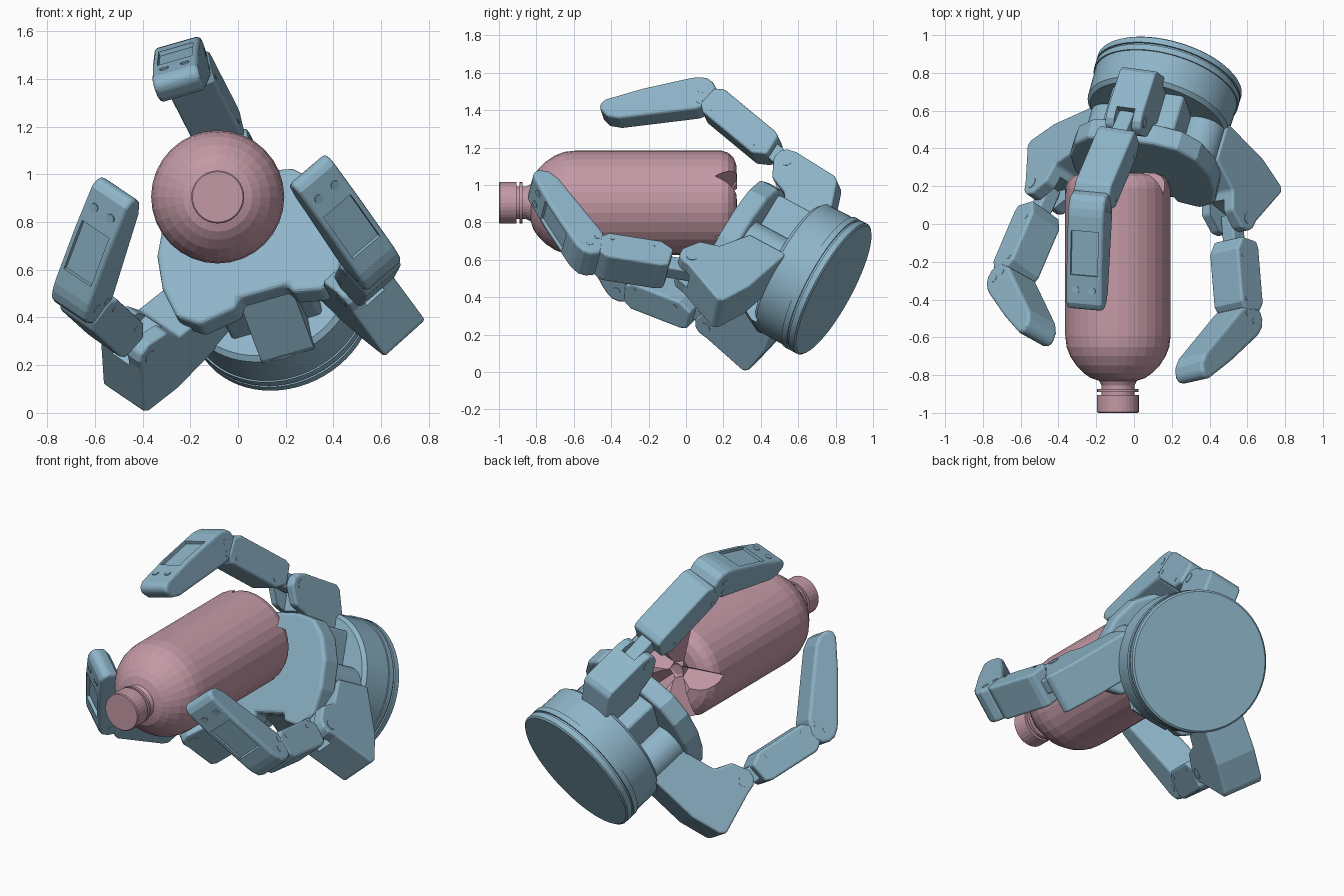
import bpy, bmesh, math
from mathutils import Vector as V

if "Cube" in bpy.data.objects:
    bpy.data.objects.remove(bpy.data.objects["Cube"])

def material(name, col):
    m = bpy.data.materials.new(name)
    m.diffuse_color = (*col, 1)
    m.use_nodes = True
    m.node_tree.nodes["Principled BSDF"].inputs["Base Color"].default_value = m.diffuse_color
    return m

BLUE = material("hand_blue", (0.27, 0.46, 0.58))
PINK = material("bottle_pink", (0.55, 0.32, 0.38))

def finish(name, bm, mat, smooth=True):
    bmesh.ops.recalc_face_normals(bm, faces=bm.faces)
    me = bpy.data.meshes.new(name)
    bm.to_mesh(me)
    bm.free()
    ob = bpy.data.objects.new(name, me)
    bpy.context.collection.objects.link(ob)
    me.materials.append(mat)
    if smooth:
        me.shade_smooth()
        me.set_sharp_from_angle(angle=math.radians(30))
    return ob

def prism(name, pts, o, ex, ey, ez, width, bevel=0.0, mat=BLUE):
    """Outline pts in the (ex, ey) plane, extruded by width centred along ez."""
    bm = bmesh.new()
    rings = [[bm.verts.new(o + ex * a + ey * b + ez * (s * width / 2)) for a, b in pts]
             for s in (-1, 1)]
    n = len(pts)
    for r in rings:
        bm.faces.new(r)
    for i in range(n):
        j = (i + 1) % n
        bm.faces.new((rings[0][i], rings[0][j], rings[1][j], rings[1][i]))
    ob = finish(name, bm, mat, smooth=False)
    if bevel:
        m = ob.modifiers.new("bevel", 'BEVEL')
        m.width, m.segments = bevel, 3
        m.limit_method, m.angle_limit = 'ANGLE', math.radians(35)
    return ob

def lathe(name, prof, o, axis, segs=40, mat=BLUE, smooth=True):
    """Profile of (distance along axis, radius), closed at both ends."""
    a = axis.normalized()
    p = a.orthogonal().normalized()
    q = a.cross(p)
    bm = bmesh.new()
    rings = []
    for d, r in prof:
        rings.append([bm.verts.new(o + a * d + (p * math.cos(t) + q * math.sin(t)) * r)
                      for t in (2 * math.pi * i / segs for i in range(segs))])
    for r0, r1 in zip(rings, rings[1:]):
        for i in range(segs):
            j = (i + 1) % segs
            bm.faces.new((r0[i], r0[j], r1[j], r1[i]))
    bm.faces.new(rings[0])
    bm.faces.new(rings[-1])
    return finish(name, bm, mat, smooth)

def rod(name, c, axis, r, length, segs=24):
    return lathe(name, [(-length / 2, r), (length / 2, r)], c, axis, segs)

def cut(ob, cutter):
    cutter.hide_render = True
    cutter.hide_set(True)
    m = ob.modifiers.new("cut", 'BOOLEAN')
    m.operation, m.solver, m.object = 'DIFFERENCE', 'EXACT', cutter

def rect(a0, a1, b0, b1):
    return [(a0, b0), (a1, b0), (a1, b1), (a0, b1)]

# Hand frame: F points from wrist to palm, W across, U towards the thumb
F = V((-0.25, -0.85, 0.46)).normalized()
W = V((0.955, -0.13, 0.27))
W = (W - F * W.dot(F)).normalized()
U = F.cross(W).normalized()
if U.z < 0:
    U = -U
O = V((0.19, 0.79, 0.44))

# Wrist disc with grooves
lathe("wrist_disc", [(0, .385), (.008, .395), (.04, .395), (.04, .385), (.052, .385),
                     (.052, .395), (.085, .395), (.085, .388), (.25, .385), (.27, .365)],
      O, F, 64)

# Palm: housing, plate and slanted lower block
prism("palm_housing", rect(-.2, .2, -.24, .28), O + F * .36, W, U, F, .25, .02)
plate = [(-.1, -.29), (-.27, -.32), (-.36, -.25), (-.395, -.1), (-.39, .06), (-.34, .2), (-.25, .29),
         (-.12, .32), (.12, .32), (.25, .29), (.34, .2), (.39, .06), (.395, -.1), (.36, -.25),
         (.27, -.32), (.14, -.29), (.13, -.25), (-.09, -.25)]
prism("palm_plate", plate, O + F * .54, W, U, F, .12, .02)
prism("palm_lower_block", [(.24, -.38), (.27, -.38), (.52, -.25), (.52, 0), (.24, 0)],
      O + W * .02, F, U, W, .23, .004)
for s, side in ((-1, "left"), (1, "right")):
    rod("finger_pivot_" + side, O + W * (.25 * s) - U * .04 + F * .38, F, .12, .24, 32)

DISTAL = [(0, -.072), (-.04, -.06), (-.068, -.03), (-.08, .01), (-.07, .05), (-.04, .085),
          (.04, .105), (.46, .078), (.52, .055), (.552, .01), (.548, -.025), (.515, -.045),
          (.31, -.066), (.04, -.076)]

def finger(name, j1, j2, j3, w, r_in, r_out, wide):
    j1, j2, j3, w = V(j1), V(j2), V(j3), V(w).normalized()

    # Knuckle block reaching in to the palm
    wk = (w - F * w.dot(F)).normalized()
    r = F.cross(wk)
    c = j1 - O
    if r.dot(c - F * c.dot(F)) < 0:
        r = -r
    knuckle = [(.05, -.06), (.07, -.02), (.06, .03), (.03, .055), (-.02, .065), (-.27, r_out),
               (-.3, r_out - .02), (-.36, r_out - .19), (-.4, -r_in), (-.17, -r_in),
               (-.08, -.16), (.02, -.12)]
    kn = prism(name + "_knuckle", knuckle, j1, F, r, wk, wide, .012)
    cut(kn, prism(name + "_knuckle_slot_cutter", rect(-.04, .2, -.2, .2), j1, F, r, wk, .1))
    rod(name + "_knuckle_pin", j1, wk, .03, wide + .006)

    # Proximal link: box body with narrow tongues at both joints
    d = (j2 - j1).normalized()
    L = (j2 - j1).length
    wp = (w - d * w.dot(d)).normalized()
    n = d.cross(wp)
    if n.dot(j3 - j2) < 0:
        n = -n
    body = [(.12, -.07), (.16, -.082), (L - .1, -.082), (L - .055, -.05), (L - .055, .06),
            (L - .1, .09), (.17, .09), (.1, .045)]
    prism(name + "_proximal_link", body, j1, d, n, wp, .205, .014)
    prism(name + "_proximal_tongue", rect(-.03, L, -.045, .045), j1, d, n, wp, .085, .01)
    for k in (.2, L - .12):
        rod(name + "_proximal_screw", j1 + d * k + n * .05, wp, .012, .209, 12)

    # Distal link with recessed outer panel and screws
    d = (j3 - j2).normalized()
    wd = (w - d * w.dot(d)).normalized()
    n = d.cross(wd)
    if n.dot(j1 - j2) < 0:
        n = -n
    tip = prism(name + "_distal_link", DISTAL, j2, d, n, wd, .2, .025)
    cut(tip, prism(name + "_panel_cutter", [(.12, -.055), (.36, -.044), (.36, -.2), (.12, -.2)],
                   j2, d, n, wd, .15))
    rod(name + "_joint_pin", j2, wd, .02, .204, 16)
    rod(name + "_joint_pin_lower", j2 + n * .06 + d * .02, wd, .016, .204, 16)
    for s in (-.045, .045):
        rod(name + "_panel_screw", j2 + d * .44 + wd * s - n * .05, n, .02, .014, 12)

finger("thumb", (-.04, .55, 1.105), (-.235, .09, 1.485), (-.255, -.45, 1.385), (.95, -.1, .27), .3, .05, .2)
finger("left_finger", (-.455, .16, .295), (-.665, -.33, .485), (-.495, -.61, .97), (.74, -.4, -.53),
       .42, .145, .24)
finger("right_finger", (.52, .015, .545), (.565, -.53, .63), (.295, -.81, 1.02), (.74, .16, .65),
       .33, .18, .23)

# Bottle lying along y
BC = V((-.085, 0, .905))
bottle = [(-.86, .085), (-.83, .10), (-.815, .145), (-.79, .18), (-.75, .22), (-.70, .253),
          (-.65, .272), (-.59, .279), (.19, .279), (.225, .268), (.255, .24), (.27, .2), (.272, .14), (.2, .03)]
body = lathe("bottle_body", bottle, BC, V((0, 1, 0)), 32, PINK, False)
lathe("bottle_neck", [(-.91, .088), (-.89, .088), (-.89, .11), (-.873, .11), (-.873, .088), (-.82, .088)],
      BC, V((0, 1, 0)), 32, PINK, False)
lathe("bottle_cap", [(-1, .106), (-.995, .111), (-.905, .111)], BC, V((0, 1, 0)), 32, PINK, False)

# Five V notches in the bottle base
for k in range(5):
    t = math.radians(31 + 72 * k)
    rad, tan = V((math.cos(t), 0, math.sin(t))), V((-math.sin(t), 0, math.cos(t)))
    cut(body, prism("base_notch_cutter_%d" % k, [(.155, 0), (.31, .085), (.31, -.085)],
                    BC + rad * .22, V((0, 1, 0)), tan, rad, .36))
